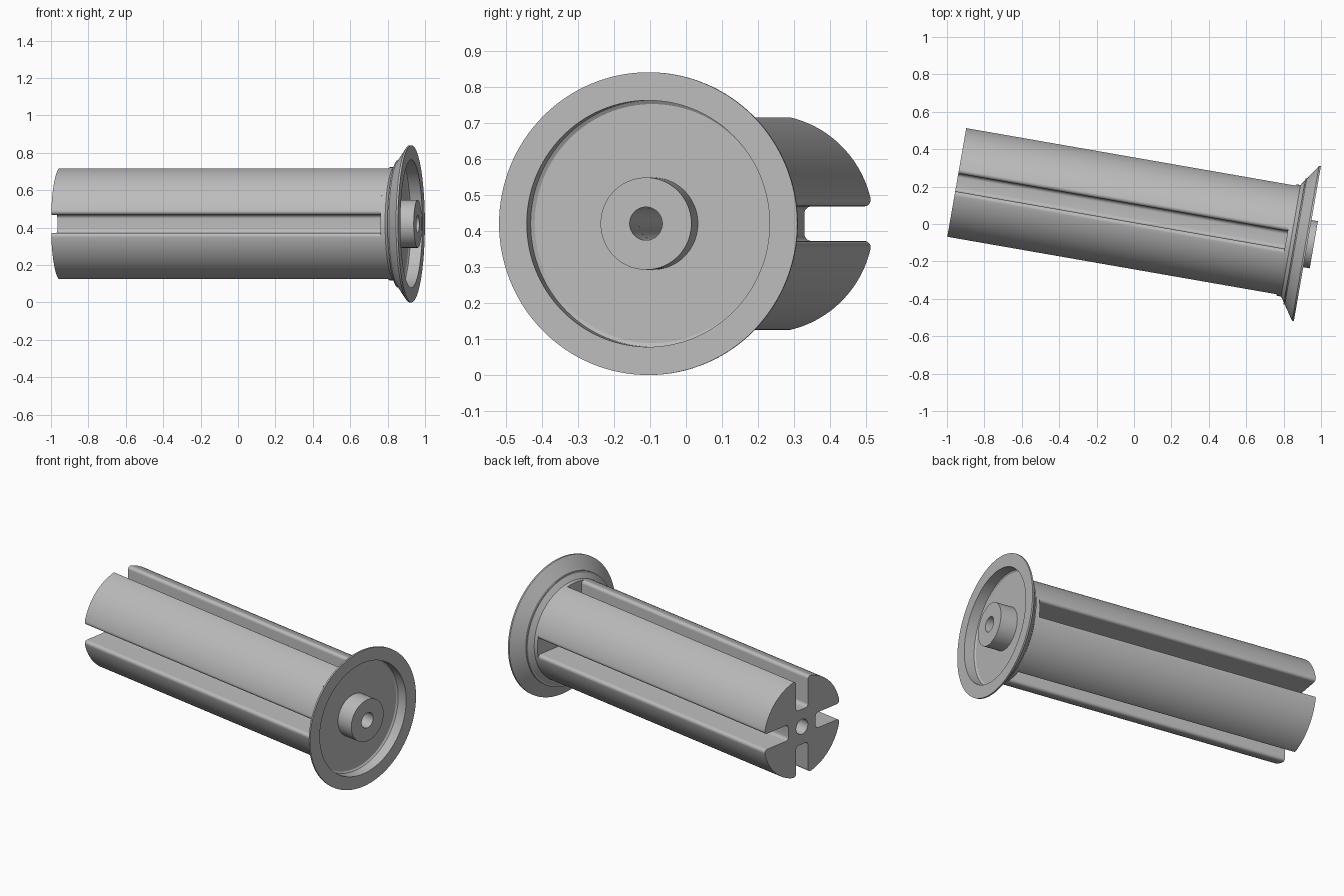
import bpy, bmesh
from math import sin, cos, pi, atan2, sqrt, radians

if "Cube" in bpy.data.objects:
    bpy.data.objects.remove(bpy.data.objects["Cube"])

RIM, BODY, BORE = 0.42, 0.3025, 0.046      # radii
BACK, SEAT = -1.903, -0.115                # body ends along the axis
SLOT, FLOOR, FILLET, LIP = 0.048, 0.108, 0.02, 0.018

grey = bpy.data.materials.new("plain grey")
grey.use_nodes = True
colour = (0.5, 0.5, 0.5, 1)
grey.diffuse_color = colour
grey.node_tree.nodes["Principled BSDF"].inputs["Base Color"].default_value = colour


def finish(name, bm):
    """Turn a mesh built along local x into a placed, shaded object."""
    bmesh.ops.recalc_face_normals(bm, faces=bm.faces)
    mesh = bpy.data.meshes.new(name)
    bm.to_mesh(mesh)
    bm.free()
    mesh.materials.append(grey)
    obj = bpy.data.objects.new(name, mesh)
    bpy.context.collection.objects.link(obj)
    obj.location = (0.927, -0.105, RIM)
    obj.rotation_euler.z = radians(-9.9)
    bpy.ops.object.select_all(action='DESELECT')
    obj.select_set(True)
    bpy.context.view_layer.objects.active = obj
    bpy.ops.object.shade_smooth_by_angle(angle=radians(25))
    return obj


def arc(cy, cz, r, a, b, n):
    return [(cy + r * cos(a + (b - a) * i / n), cz + r * sin(a + (b - a) * i / n))
            for i in range(n + 1)]


def lathe(name, profile, steps=128):
    """Spin a closed (axis, radius) profile around x."""
    bm = bmesh.new()
    rings = [[bm.verts.new((t, r * cos(2 * pi * k / steps), r * sin(2 * pi * k / steps)))
              for t, r in profile] for k in range(steps)]
    n = len(profile)
    for k in range(steps):
        a, b = rings[k], rings[(k + 1) % steps]
        for i in range(n):
            j = (i + 1) % n
            bm.faces.new((a[i], a[j], b[j], b[i]))
    return finish(name, bm)


# Flared flange with recessed face, raised hub and bore
lathe("flange", [(SEAT, BORE), (SEAT, BODY), (-0.09, BODY), (-0.01, RIM), (0, RIM),
                 (0, 0.342), (-0.07, 0.342), (-0.07, 0.128), (0.035, 0.128), (0.035, BORE)])

# Slotted body: half a quadrant, mirrored on the diagonal, then repeated four times
lip_y = sqrt((BODY - LIP) ** 2 - (SLOT + LIP) ** 2)
lip_angle = atan2(SLOT + LIP, lip_y)
half = arc(FLOOR + FILLET, SLOT - FILLET, FILLET, pi, pi / 2, 6)
half += arc(lip_y, SLOT + LIP, LIP, -pi / 2, lip_angle, 8)
half += arc(0, 0, BODY, lip_angle, pi / 4, 14)[1:]
quadrant = half + [(z, y) for y, z in reversed(half[:-1])]
outline = []
for turn in range(4):
    outline += quadrant
    quadrant = [(-z, y) for y, z in quadrant]
bore = arc(0, 0, BORE, 0, 2 * pi, 48)[:-1]

bm = bmesh.new()
edges = []
for loop in (outline, bore):
    near = [bm.verts.new((BACK, y, z)) for y, z in loop]
    far = [bm.verts.new((SEAT, y, z)) for y, z in loop]
    for i in range(len(loop)):
        j = (i + 1) % len(loop)
        face = bm.faces.new((near[i], near[j], far[j], far[i]))
        edges.append(face.edges[0])
bmesh.ops.triangle_fill(bm, edges=edges, use_beauty=True, normal=(-1, 0, 0))
finish("slotted_body", bm)
